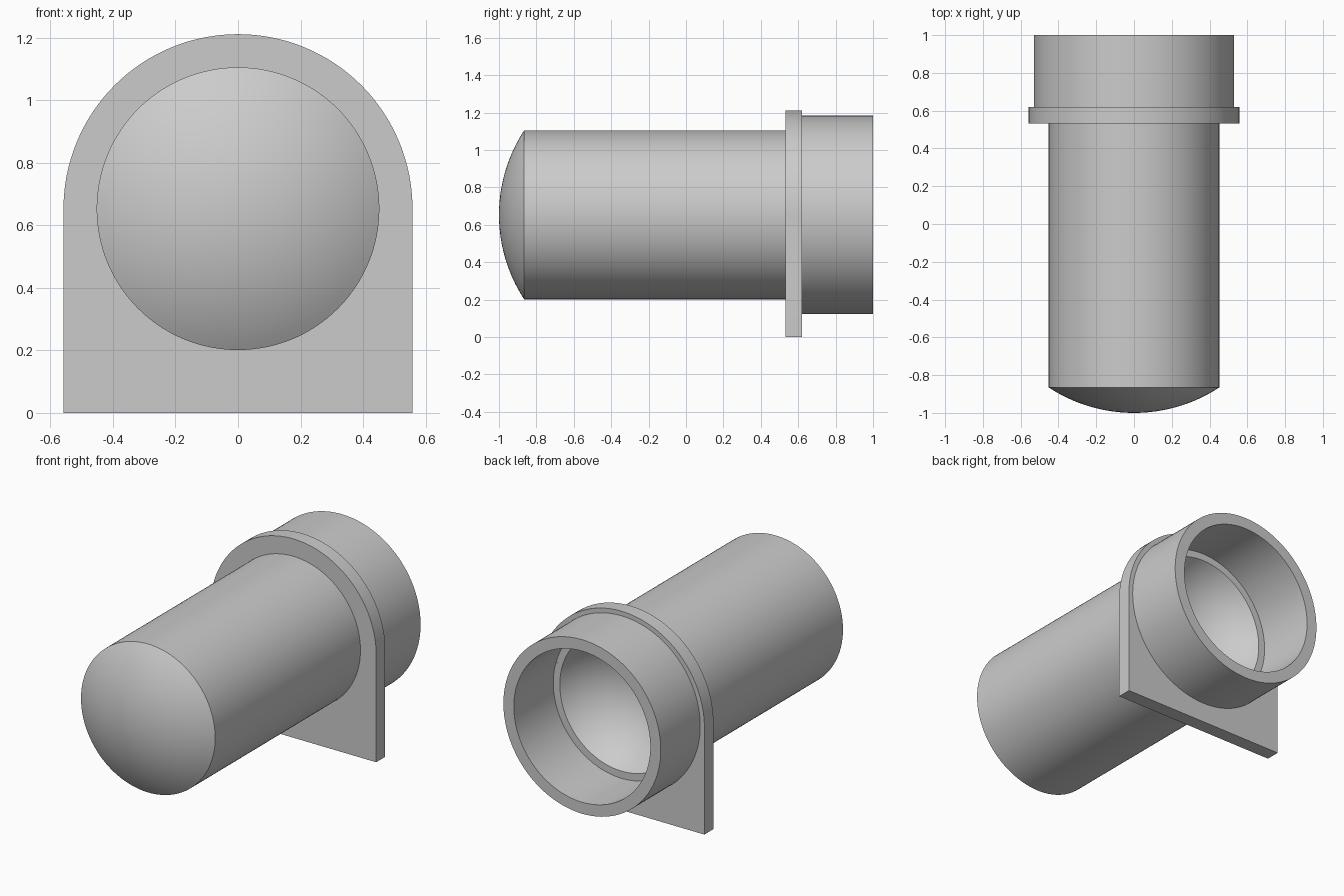
import bpy, bmesh, math
from mathutils import Vector

cube = bpy.data.objects.get("Cube")
if cube:
    bpy.data.objects.remove(cube, do_unlink=True)

AXIS_Z = 0.653      # height of the barrel axis
TUBE_R, BORE_R = 0.452, 0.416
PLATE_R = 0.558
PLATE_FRONT, PLATE_BACK = 0.533, 0.62
SEGMENTS = 128

grey = bpy.data.materials.new("plain_grey")
grey.use_nodes = True
colour = (0.6, 0.6, 0.6, 1)
grey.diffuse_color = colour
grey.node_tree.nodes["Principled BSDF"].inputs["Base Color"].default_value = colour


def finish(obj):
    obj.data.materials.append(grey)
    bpy.ops.object.select_all(action='DESELECT')
    obj.select_set(True)
    bpy.context.view_layer.objects.active = obj
    bpy.ops.object.shade_smooth_by_angle(angle=math.radians(25))


def cap(radius, rim_y, depth, steps=16):
    """Spherical cap profile from its pole to its rim, bulging towards -y."""
    ball = (radius ** 2 + depth ** 2) / (2 * depth)
    sweep = math.asin(radius / ball)
    return [(ball * math.sin(sweep * i / steps),
             rim_y - depth + ball * (1 - math.cos(sweep * i / steps)))
            for i in range(steps + 1)]


def lathe(name, profile, closed=False):
    """Revolve (radius, y) points about the barrel axis."""
    bm = bmesh.new()
    verts = [bm.verts.new((r, y, AXIS_Z)) for r, y in profile]
    pairs = list(zip(verts, verts[1:]))
    if closed:
        pairs.append((verts[-1], verts[0]))
    edges = [bm.edges.new(p) for p in pairs]
    bmesh.ops.spin(bm, geom=verts + edges, cent=Vector((0, 0, AXIS_Z)),
                   axis=Vector((0, 1, 0)), angle=math.tau, steps=SEGMENTS)
    bmesh.ops.remove_doubles(bm, verts=bm.verts, dist=0.0001)
    bmesh.ops.recalc_face_normals(bm, faces=bm.faces)
    mesh = bpy.data.meshes.new(name)
    bm.to_mesh(mesh)
    bm.free()
    obj = bpy.data.objects.new(name, mesh)
    bpy.context.collection.objects.link(obj)
    finish(obj)


# Barrel with a domed front and a concave bowl at the back
front = cap(TUBE_R, -0.865, 0.135)
bowl = cap(BORE_R, PLATE_BACK, 0.25)
lathe("domed_barrel", front + [(TUBE_R, PLATE_BACK)] + bowl[::-1])

# Open collar behind the plate
lathe("rear_collar", [(0.46, PLATE_BACK), (0.53, PLATE_BACK),
                      (0.53, 1.0), (0.46, 1.0)], closed=True)

# Arched mounting plate with a round hole for the barrel
outline = [(-PLATE_R, 0), (PLATE_R, 0)]
outline += [(PLATE_R * math.cos(math.pi * i / 64),
             AXIS_Z + PLATE_R * math.sin(math.pi * i / 64)) for i in range(65)]
hole = [(TUBE_R * math.cos(math.tau * i / SEGMENTS),
         AXIS_Z + TUBE_R * math.sin(math.tau * i / SEGMENTS))
        for i in range(SEGMENTS)]
curve = bpy.data.curves.new("mounting_plate", 'CURVE')
curve.dimensions = '2D'
curve.fill_mode = 'BOTH'
curve.extrude = (PLATE_BACK - PLATE_FRONT) / 2
for points in (outline, hole):
    spline = curve.splines.new('POLY')
    spline.points.add(len(points) - 1)
    for point, (x, z) in zip(spline.points, points):
        point.co = (x, z, 0, 1)
    spline.use_cyclic_u = True
plate = bpy.data.objects.new("mounting_plate", curve)
bpy.context.collection.objects.link(plate)
plate.location.y = (PLATE_FRONT + PLATE_BACK) / 2
plate.rotation_euler.x = math.pi / 2
bpy.ops.object.select_all(action='DESELECT')
plate.select_set(True)
bpy.context.view_layer.objects.active = plate
bpy.ops.object.convert(target='MESH')
finish(bpy.context.view_layer.objects.active)
